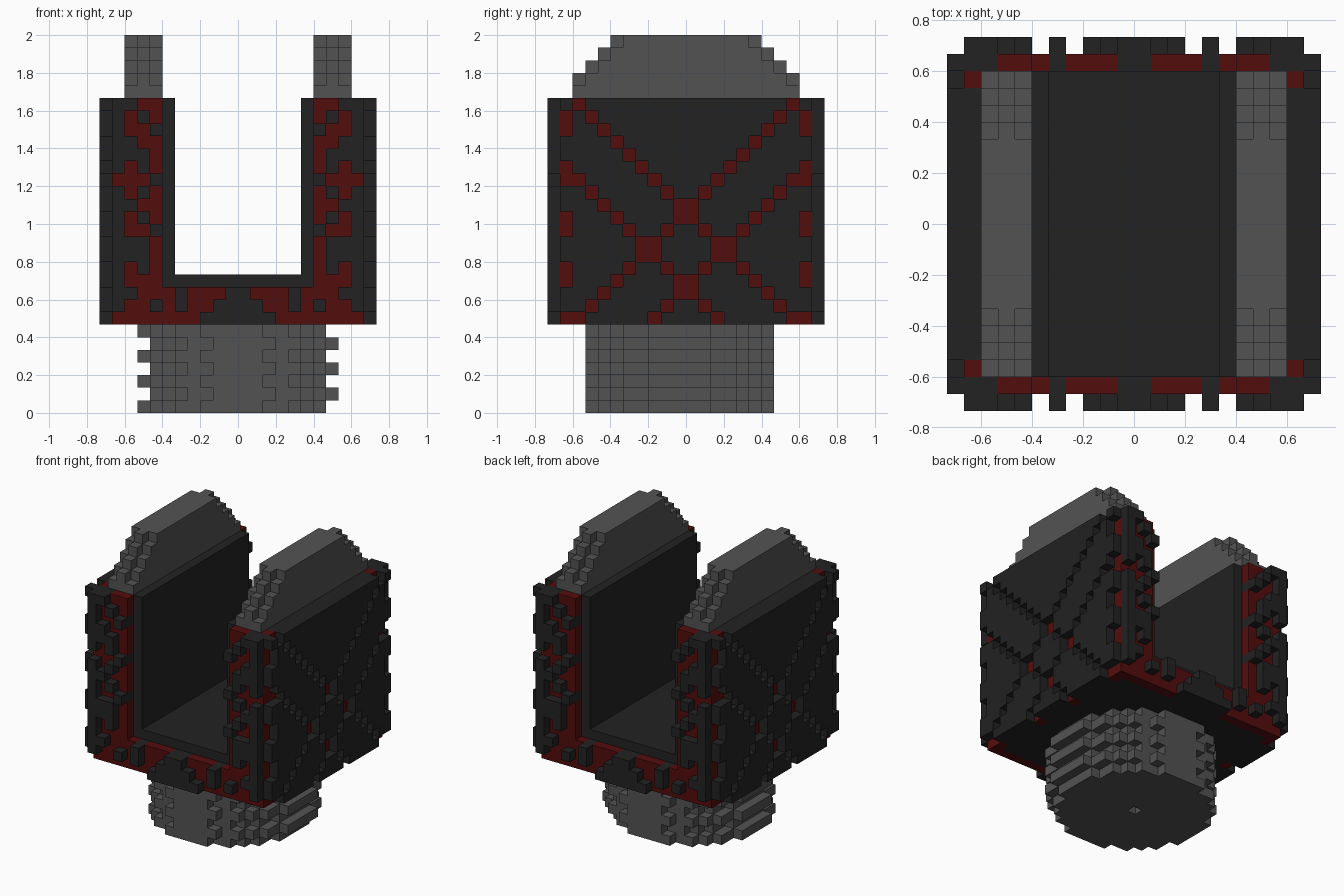
import bpy, bmesh

cube = bpy.data.objects.get("Cube")
if cube:
    bpy.data.objects.remove(cube, do_unlink=True)

U = 2 / 30  # edge length of one block


def material(name, rgb):
    m = bpy.data.materials.new(name)
    m.use_nodes = True
    m.diffuse_color = (*rgb, 1)
    m.node_tree.nodes["Principled BSDF"].inputs["Base Color"].default_value = (*rgb, 1)
    return m


DARK = material("charcoal", (0.016, 0.016, 0.016))
RED = material("dark red", (0.088, 0.004, 0.004))
GREY = material("mid grey", (0.086, 0.086, 0.086))

# Six cube faces: outward step and corner offsets
FACES = {
    (1, 0, 0): ((1, 0, 0), (1, 1, 0), (1, 1, 1), (1, 0, 1)),
    (-1, 0, 0): ((0, 0, 0), (0, 0, 1), (0, 1, 1), (0, 1, 0)),
    (0, 1, 0): ((0, 1, 0), (0, 1, 1), (1, 1, 1), (1, 1, 0)),
    (0, -1, 0): ((0, 0, 0), (1, 0, 0), (1, 0, 1), (0, 0, 1)),
    (0, 0, 1): ((0, 0, 1), (1, 0, 1), (1, 1, 1), (0, 1, 1)),
    (0, 0, -1): ((0, 0, 0), (0, 1, 0), (1, 1, 0), (1, 0, 0)),
}


def build(name, cells, mats):
    """Skin a {(i, j, k): material index} set of blocks with its outer faces."""
    bm = bmesh.new()
    verts = {}
    for (i, j, k), mat in cells.items():
        for step, corners in FACES.items():
            if (i + step[0], j + step[1], k + step[2]) in cells:
                continue
            loop = []
            for c in corners:
                key = (i + c[0], j + c[1], k + c[2])
                if key not in verts:
                    verts[key] = bm.verts.new([n * U for n in key])
                loop.append(verts[key])
            bm.faces.new(loop).material_index = mat
    mesh = bpy.data.meshes.new(name)
    bm.to_mesh(mesh)
    bm.free()
    for m in mats:
        mesh.materials.append(m)
    ob = bpy.data.objects.new(name, mesh)
    bpy.context.collection.objects.link(ob)
    return ob


def mirrored(quarter):
    """Repeat blocks of the positive quarter in all four quarters."""
    out = {}
    for (a, b, k), mat in quarter.items():
        for i in (a, -1 - a):
            for j in (b, -1 - b):
                out[i, j, k] = mat
    return out


# Front and back trim by height: r = red recess, d = dark stud,
# read outwards from the centre (arms start at column 6)
TRIM = {
    7: "dddrrrrrrr", 8: "ddrrdrdrrd", 9: "drrrdrrrdd",
    10: "rrrd", 11: "rdrd", 12: "rddd", 13: "rddd", 14: "drrd",
    15: "rdrd", 16: "rrdd", 17: "rdrd", 18: "drrr", 19: "rdrd",
    20: "rddd", 21: "rrdd", 22: "drrd", 23: "rdrd", 24: "rrdd",
}


def groove(b, k):
    """Crossing diagonal grooves of the side panels, and the corner notches."""
    if b == 9:
        return k % 4 in (2, 3) and k > 7 or k == 7
    if b in (2, 3) and k in (12, 13) or b == 0 and k in (9, 10, 15, 16):
        return True
    return (k == b + 16 or k == b + 10 and b >= 4
            or k == 15 - b and b > 3 or k == 15 - b and b == 1
            or k == b + 10 and b == 1 or k == 9 - b and 0 < b < 3)


# U-shaped core
core = {}
for k in range(7, 25):
    for a in range(0 if k < 11 else 5, 9):
        for b in range(9):
            core[a, b, k] = 0
build("cradle_core", mirrored(core), [DARK])

# Side panels: outer plate with grooves over a backing that is red in the grooves
sides = {}
for k in range(7, 25):
    for b in range(10):
        cut = groove(b, k)
        if b < 9:
            sides[9, b, k] = int(cut)
        if not cut:
            sides[10, b, k] = 0
build("side_panels", mirrored(sides), [DARK, RED])

# Front and back trim: red backing with studs on top
trim = {}
for k, row in TRIM.items():
    for n, c in enumerate(row):
        a = n + 10 - len(row)
        notch = a == 9 and groove(9, k)
        trim[a, 9, k] = int(c == "r" or notch)
        if c == "d":
            trim[a, 10, k] = 0
build("front_and_back_trim", mirrored(trim), [DARK, RED])

# Stepped fins on top of both arms; the middle slice is longer
fins = {}
for k, half in zip(range(25, 30), (9, 9, 8, 7, 6)):
    for a in (6, 7, 8):
        reach = half if a == 7 or k == 25 else half - 1
        for b in range(reach):
            fins[a, b, k] = 0
build("top_fins", mirrored(fins), [GREY])

# Round handle: stacked discs shifted by one block on every other layer
handle = {}
for k in range(7):
    for dx in range(-7, 8):
        for dy in range(-7, 8):
            if dx * dx + dy * dy <= 56 and (dx, dy, k) != (0, 0, 0):
                handle[dx - 1 + k % 2, dy - 1, k] = 0
build("handle", handle, [GREY])
